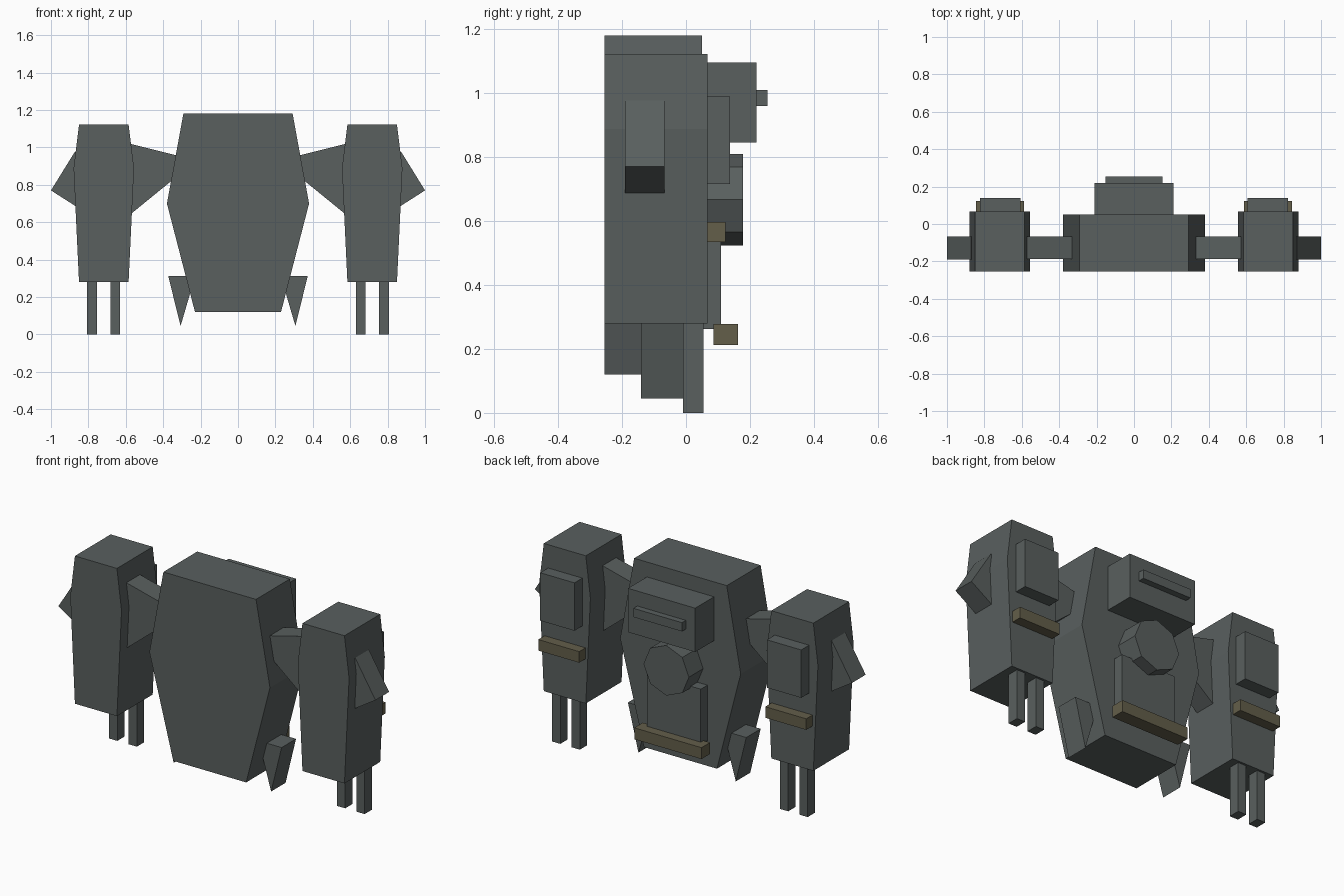
import bpy, bmesh

if "Cube" in bpy.data.objects:
    bpy.data.objects.remove(bpy.data.objects["Cube"])


def material(name, colour):
    m = bpy.data.materials.new(name)
    m.diffuse_color = (*colour, 1)
    m.use_nodes = True
    m.node_tree.nodes["Principled BSDF"].inputs["Base Color"].default_value = m.diffuse_color
    return m


GREY = material("dark grey metal", (0.10, 0.115, 0.113))
GOLD = material("dull bronze", (0.125, 0.112, 0.068))


def prism(name, profile, y0, y1, mat=GREY):
    """Extrude an (x, z) outline from y0 to y1."""
    bm = bmesh.new()
    face = bm.faces.new([bm.verts.new((x, y0, z)) for x, z in profile])
    ext = bmesh.ops.extrude_face_region(bm, geom=[face])
    moved = [v for v in ext["geom"] if isinstance(v, bmesh.types.BMVert)]
    bmesh.ops.translate(bm, verts=moved, vec=(0, y1 - y0, 0))
    bmesh.ops.recalc_face_normals(bm, faces=bm.faces[:])
    mesh = bpy.data.meshes.new(name)
    bm.to_mesh(mesh)
    bm.free()
    mesh.materials.append(mat)
    ob = bpy.data.objects.new(name, mesh)
    bpy.context.collection.objects.link(ob)
    return ob


def box(name, x0, x1, y0, y1, z0, z1, mat=GREY):
    return prism(name, [(x0, z0), (x1, z0), (x1, z1), (x0, z1)], y0, y1, mat)


def pair(name, profile, y0, y1, mat=GREY):
    """Build a part on both sides of x = 0."""
    for side, s in (("right", 1), ("left", -1)):
        prism(f"{name}_{side}", [(s * x, z) for x, z in profile], y0, y1, mat)


def box_pair(name, x0, x1, y0, y1, z0, z1, mat=GREY):
    pair(name, [(x0, z0), (x1, z0), (x1, z1), (x0, z1)], y0, y1, mat)


# central hull
prism("hull", [(-0.23, 0.12), (0.23, 0.12), (0.38, 0.70), (0.292, 1.18),
               (-0.292, 1.18), (-0.38, 0.70)], -0.255, 0.05)

# equipment on the back of the hull
box("rear_housing", -0.212, 0.212, 0.04, 0.22, 0.845, 1.095)
box("rear_housing_bar", -0.153, 0.153, 0.21, 0.255, 0.96, 1.01)
box("rear_plate", -0.17, 0.17, 0.04, 0.11, 0.263, 0.58)
box("rear_plate_trim", -0.212, 0.212, 0.086, 0.163, 0.213, 0.278, GOLD)

# octagonal hub
bpy.ops.mesh.primitive_cylinder_add(vertices=8, radius=0.143, depth=0.138,
                                    location=(0, 0.109, 0.667),
                                    rotation=(1.5707963, 0, 0))
hub = bpy.context.object
hub.name = "rear_hub"
hub.data.materials.append(GREY)

# small pointed fins at the bottom of the hull
pair("lower_fin", [(0.26, 0.313), (0.373, 0.313), (0.307, 0.045), (0.25, 0.24)],
     -0.14, -0.01)

# side pods and their connecting arms
pair("pod", [(0.585, 0.28), (0.85, 0.28), (0.879, 0.888), (0.85, 1.122),
             (0.585, 1.122), (0.556, 0.888)], -0.255, 0.067)
pair("arm", [(0.30, 0.95), (0.60, 1.025), (0.60, 0.622), (0.33, 0.842)],
     -0.188, -0.066)

# outer wedges on the pods
pair("outer_wedge", [(0.84, 0.928), (0.872, 0.977), (1.0, 0.77), (0.84, 0.668)],
     -0.19, -0.067)

# plates and trim on the back of the pods
box_pair("pod_panel", 0.607, 0.823, 0.06, 0.138, 0.716, 0.989)
box_pair("pod_trim", 0.587, 0.845, 0.06, 0.124, 0.534, 0.597, GOLD)

# paired prongs under each pod
for i, x in enumerate((0.657, 0.78)):
    box_pair(f"prong_{i + 1}", x - 0.026, x + 0.026, -0.01, 0.055, 0, 0.30)
